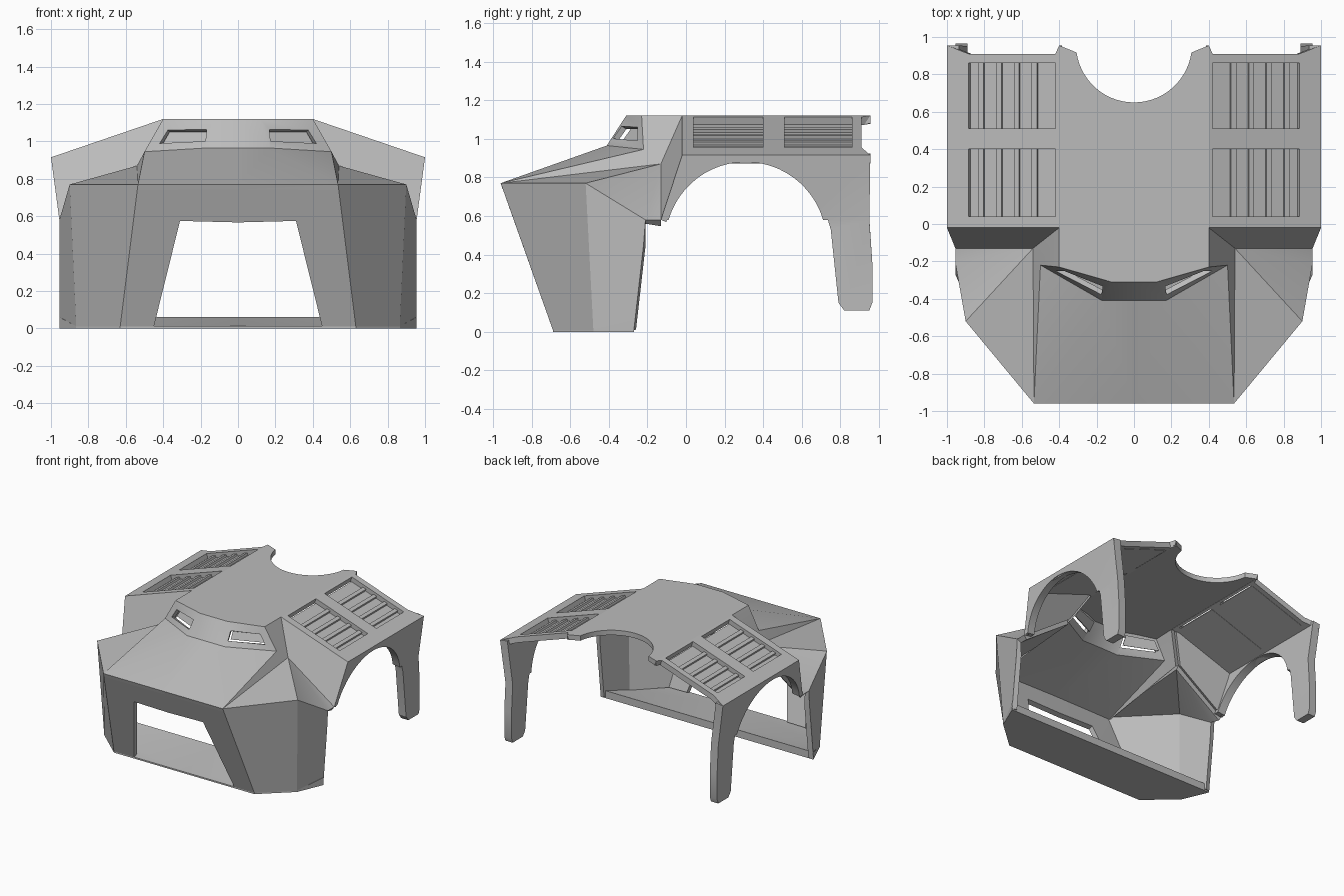
import bpy, bmesh, math
from mathutils import Vector, Matrix

if "Cube" in bpy.data.objects:
    bpy.data.objects.remove(bpy.data.objects["Cube"])

grey = bpy.data.materials.new("hull_grey")
grey.use_nodes = True
grey.diffuse_color = (0.5, 0.5, 0.5, 1)
grey.node_tree.nodes["Principled BSDF"].inputs["Base Color"].default_value = (0.5, 0.5, 0.5, 1)

INSIDE = Vector((0, 0.2, 0.4))


def finish(name, bm, wall=0):
    """Mirror a half mesh, thicken it inward and shade it."""
    mesh = bpy.data.meshes.new(name)
    bm.to_mesh(mesh)
    bm.free()
    mesh.materials.append(grey)
    ob = bpy.data.objects.new(name, mesh)
    bpy.context.collection.objects.link(ob)
    bpy.ops.object.select_all(action="DESELECT")
    ob.select_set(True)
    bpy.context.view_layer.objects.active = ob
    mirror = ob.modifiers.new("mirror", "MIRROR")
    mirror.merge_threshold = 0.0005
    bpy.ops.object.modifier_apply(modifier="mirror")
    if wall:
        solid = ob.modifiers.new("wall", "SOLIDIFY")
        solid.thickness = wall
        solid.offset = -1
        bpy.ops.object.modifier_apply(modifier="wall")
    bpy.ops.object.shade_smooth_by_angle(angle=math.radians(25))
    return ob


def shell(name, faces, wall):
    """Join polygons into one shell whose faces point away from the inside."""
    bm = bmesh.new()
    for pts in faces:
        bm.faces.new([bm.verts.new(p) for p in pts])
    bmesh.ops.remove_doubles(bm, verts=bm.verts, dist=0.0005)
    bm.normal_update()
    for f in bm.faces:
        if f.normal.dot(f.calc_center_median() - INSIDE) < 0:
            f.normal_flip()
    return finish(name, bm, wall)


# Key corners of the left half
roof_mid, roof_in = (0, -.31, 1.12), (.12, -.31, 1.12)
roof_out, roof_back = (.4, -.23, 1.12), (.4, -.02, 1.12)
brow_mid, brow_in, brow_out = (0, -.41, .965), (.17, -.41, .965), (.5, -.22, .945)
nose_mid, nose = (0, -.96, .77), (.535, -.96, .77)
spine = (.54, -.13, .87)
cheek, hip, hip_back = (.9, -.52, .77), (.955, -.21, .58), (.955, -.13, .58)
toe, toe_mid, heel = (.63, -.69, .01), (.865, -.48, .01), (.955, -.27, .01)
knee = (.955, -.22, .45)
wing_tip = (1, -.03, .915)

# Roof deck with the round notch at the back
notch = [(.31 * math.cos(a), .96 - .31 * math.sin(a), 1.12)
         for a in (math.radians(8 + 82 * i / 14) for i in range(15))]
notch[-1] = (0, .65, 1.12)
deck = [roof_mid, roof_in, roof_out, roof_back, (.4, .955, 1.12)] + notch
shell("roof_deck", [deck], .04)


# Visor band with an eye slot, hood and cab sides
def on_visor(u, v):
    top = Vector(roof_in).lerp(Vector(roof_out), u)
    return top.lerp(Vector(brow_in).lerp(Vector(brow_out), u), v)


frame = [roof_in, roof_out, brow_out, brow_in]
slot = [on_visor(*uv) for uv in ((.1, .35), (.8, .35), (.82, .76), (.05, .76))]
cab = [[frame[i], frame[(i + 1) % 4], slot[(i + 1) % 4], slot[i]] for i in range(4)]
cab += [
    [roof_mid, roof_in, brow_in, brow_mid],
    [nose_mid, nose, brow_in, brow_mid],
    [nose, brow_out, brow_in],
    [nose, spine, brow_out],
    [brow_out, spine, roof_back, roof_out],
]
shell("cab_and_hood", cab, .03)
inward = Vector((-.01, .05, -.01))
shell("eye_panes", [[p + inward for p in slot]], .01)

# Nose wall around the front opening, and front fenders
open_mid, open_top, open_low = (0, -.888, .567), (.31, -.891, .575), (.45, -.69, .01)
shell("front_fenders", [
    [nose_mid, nose, open_top, open_mid],
    [nose, toe, open_low, open_top],
    [nose, cheek, toe_mid, toe],
    [cheek, hip, knee, heel, toe_mid],
    [nose, cheek, spine],
    [cheek, hip, spine],
    [hip, hip_back, spine],
], .04)

# Floor behind the opening, rising to a kerb at the rear
bm = bmesh.new()
outline = [(0, -.69), toe[:2], toe_mid[:2], heel[:2], (0, -.27)]
low = [bm.verts.new((x, y, 0)) for x, y in outline]
high = [bm.verts.new((x, y, .06 if y > -.3 else .012)) for x, y in outline]
bm.faces.new(low[::-1])
bm.faces.new([high[0], high[1], high[2], high[4]])
bm.faces.new([high[2], high[3], high[4]])
for i in range(4):
    bm.faces.new([low[i], low[i + 1], high[i + 1], high[i]])
bmesh.ops.recalc_face_normals(bm, faces=bm.faces)
finish("front_floor", bm)

# Sloping wings with two vent openings each
SLOPE = .205 / .6
xs = (.4, .42, .885, 1)
ys = (-.02, .04, .4, .51, .86, .955)


def on_wing(i, j):
    y = .91 if j == 5 and i in (1, 2) else ys[j]
    return (xs[i], y, 1.12 - (xs[i] - .4) * SLOPE)


wing = [[on_wing(i, j), on_wing(i + 1, j), on_wing(i + 1, j + 1), on_wing(i, j + 1)]
        for i in range(3) for j in range(5) if not (i == 1 and j in (1, 3))]
shell("wings", wing, .045)
shell("wing_fronts", [[roof_back, (1, -.02, .915), hip_back, spine]], .03)

# Side walls with the wheel arch and the rear legs
start = math.asin((.58 - .463) / .417)
arch = []
for i in range(25):
    a = math.pi - start - (math.pi - 2 * start) * i / 24
    arch.append((.31 + .417 * math.cos(a), .463 + .417 * math.sin(a)))
upper = [(-.02, .915), (-.13, .58)] + arch + [(.735, .58), (.95, .58), (.955, .915)]
leg = [(.735, .58), (.75, .53), (.79, .15), (.82, .11), (.95, .11),
       (.965, .15), (.965, .36), (.95, .58)]


def on_side(y, z):
    return (max(.955, .955 + (z - .58) * .045 / .335), y, z)


shell("side_arches_and_rear_legs", [[on_side(*p) for p in part] for part in (upper, leg)], .065)

# Vent backs and paired slats lying along the slope
bm = bmesh.new()


def slab(x, y, depth, width, length, height):
    tilt = Matrix.Rotation(math.atan(SLOPE), 4, "Y")
    place = Matrix.Translation((x, y, 1.12 - (x - .4) * SLOPE - depth))
    size = Matrix.Diagonal((width, length, height, 1))
    bmesh.ops.create_cube(bm, size=1, matrix=place @ tilt @ size)


for y0, y1 in ((.04, .4), (.51, .86)):
    mid, length = (y0 + y1) / 2, y1 - y0
    slab(.652, mid, .045, .5, length + .02, .01)
    for k in range(4):
        slab(.53 + k * .095, mid, .032, .03, length, .02)
finish("vent_slats", bm)
